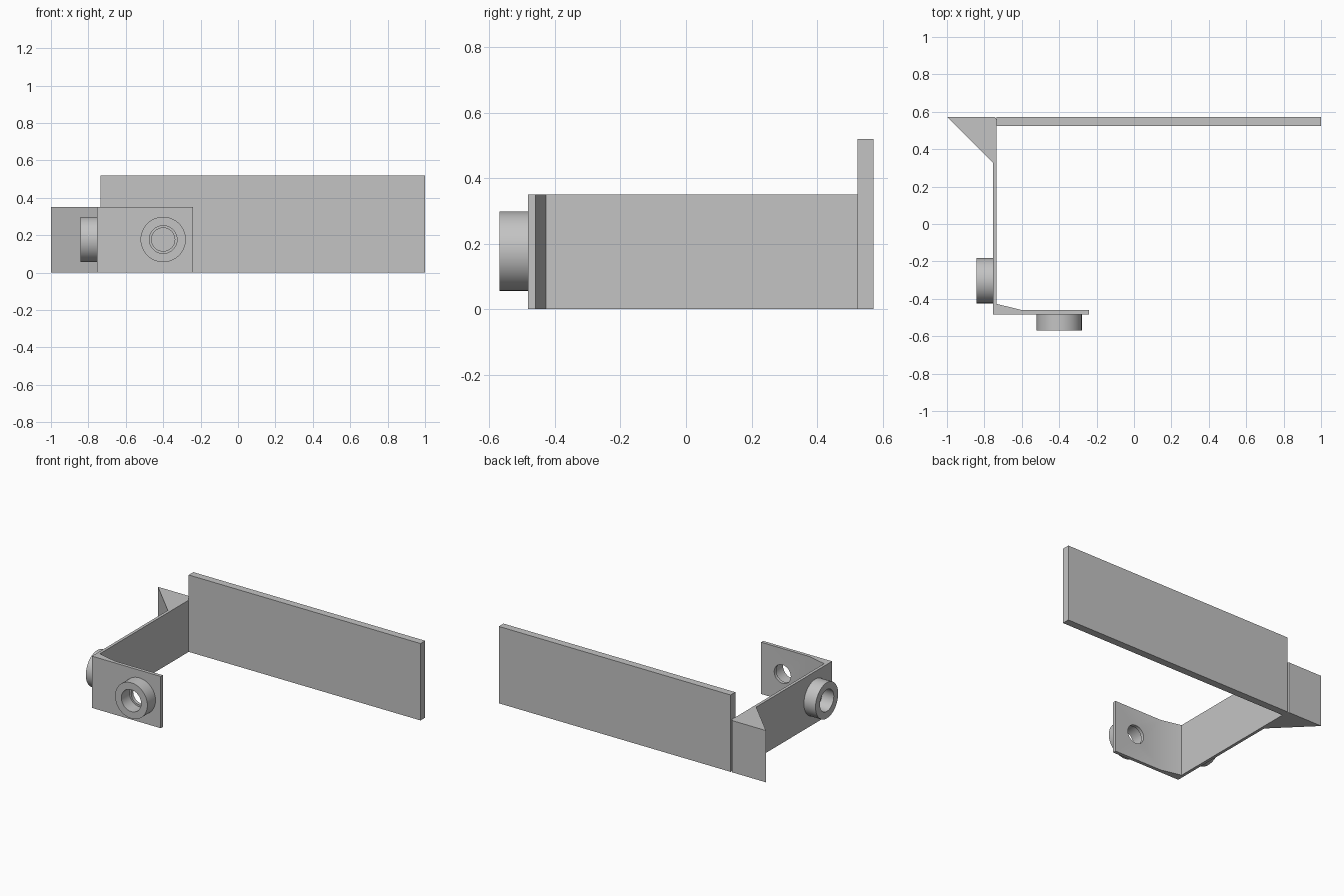
import bpy, bmesh
from math import pi, radians
from mathutils import Matrix, Vector

cube = bpy.data.objects.get("Cube")
if cube:
    bpy.data.objects.remove(cube, do_unlink=True)

grey = bpy.data.materials.new("plain grey")
grey.use_nodes = True
colour = (0.55, 0.55, 0.55, 1)
grey.diffuse_color = colour
grey.node_tree.nodes["Principled BSDF"].inputs["Base Color"].default_value = colour

HEIGHT = 0.35
BOSS_Z = 0.177


def finish(name, bm):
    bmesh.ops.recalc_face_normals(bm, faces=bm.faces)
    mesh = bpy.data.meshes.new(name)
    bm.to_mesh(mesh)
    bm.free()
    mesh.materials.append(grey)
    obj = bpy.data.objects.new(name, mesh)
    bpy.context.collection.objects.link(obj)
    return obj


def activate(obj):
    bpy.ops.object.select_all(action='DESELECT')
    obj.select_set(True)
    bpy.context.view_layer.objects.active = obj


def smooth(obj):
    activate(obj)
    bpy.ops.object.shade_smooth_by_angle(angle=radians(30))


def prism(name, outline, height):
    """Extrude a plan outline straight up from the ground."""
    bm = bmesh.new()
    face = bm.faces.new([bm.verts.new((x, y, 0)) for x, y in outline])
    new = bmesh.ops.extrude_face_region(bm, geom=[face])["geom"]
    bmesh.ops.translate(bm, vec=(0, 0, height),
                        verts=[v for v in new if isinstance(v, bmesh.types.BMVert)])
    return finish(name, bm)


def ring(name, base, turn, outer=0.121, inner=0.074, length=0.087):
    """Hollow round boss standing out from a plate."""
    bm = bmesh.new()
    profile = [(inner, 0), (outer, 0), (outer, length), (inner, length)]
    verts = [bm.verts.new((r, 0, z)) for r, z in profile]
    edges = [bm.edges.new((verts[i - 1], verts[i])) for i in range(4)]
    bmesh.ops.spin(bm, geom=verts + edges, axis=(0, 0, 1), cent=(0, 0, 0),
                   angle=2 * pi, steps=64)
    bmesh.ops.remove_doubles(bm, verts=bm.verts, dist=0.0001)
    bm.transform(Matrix.Translation(base) @ turn)
    smooth(finish(name, bm))


def drill(target, centre, turn, radius=0.062):
    """Cut a round through hole."""
    bm = bmesh.new()
    bmesh.ops.create_cone(bm, cap_ends=True, segments=64, radius1=radius,
                          radius2=radius, depth=0.2)
    bm.transform(Matrix.Translation(centre) @ turn)
    cutter = finish("hole_cutter", bm)
    cutter.hide_render = True
    mod = target.modifiers.new("hole", 'BOOLEAN')
    mod.operation = 'DIFFERENCE'
    mod.solver = 'EXACT'
    mod.object = cutter
    activate(target)
    bpy.ops.object.modifier_apply(modifier=mod.name)
    bpy.data.objects.remove(cutter, do_unlink=True)


# Bent bracket: front flange, thickened corner, side wall and rear gusset
bracket = prism("bracket", [
    (-0.755, -0.483), (-0.24, -0.483), (-0.24, -0.46), (-0.6, -0.46),
    (-0.735, -0.427), (-0.735, 0.56), (-0.745, 0.573), (-1, 0.573),
    (-0.755, 0.328)], HEIGHT)

# Tall rear panel
prism("rear_panel", [(-0.735, 0.523), (1, 0.523), (1, 0.573), (-0.735, 0.573)], 0.52)

# Holes and bosses on the front flange and side wall
to_front = Matrix.Rotation(pi / 2, 4, 'X')
to_side = Matrix.Rotation(-pi / 2, 4, 'Y')
for name, base, turn in (
        ("front_boss", Vector((-0.4, -0.483, BOSS_Z)), to_front),
        ("side_boss", Vector((-0.755, -0.303, BOSS_Z)), to_side)):
    drill(bracket, base, turn)
    ring(name, base, turn)
smooth(bracket)
